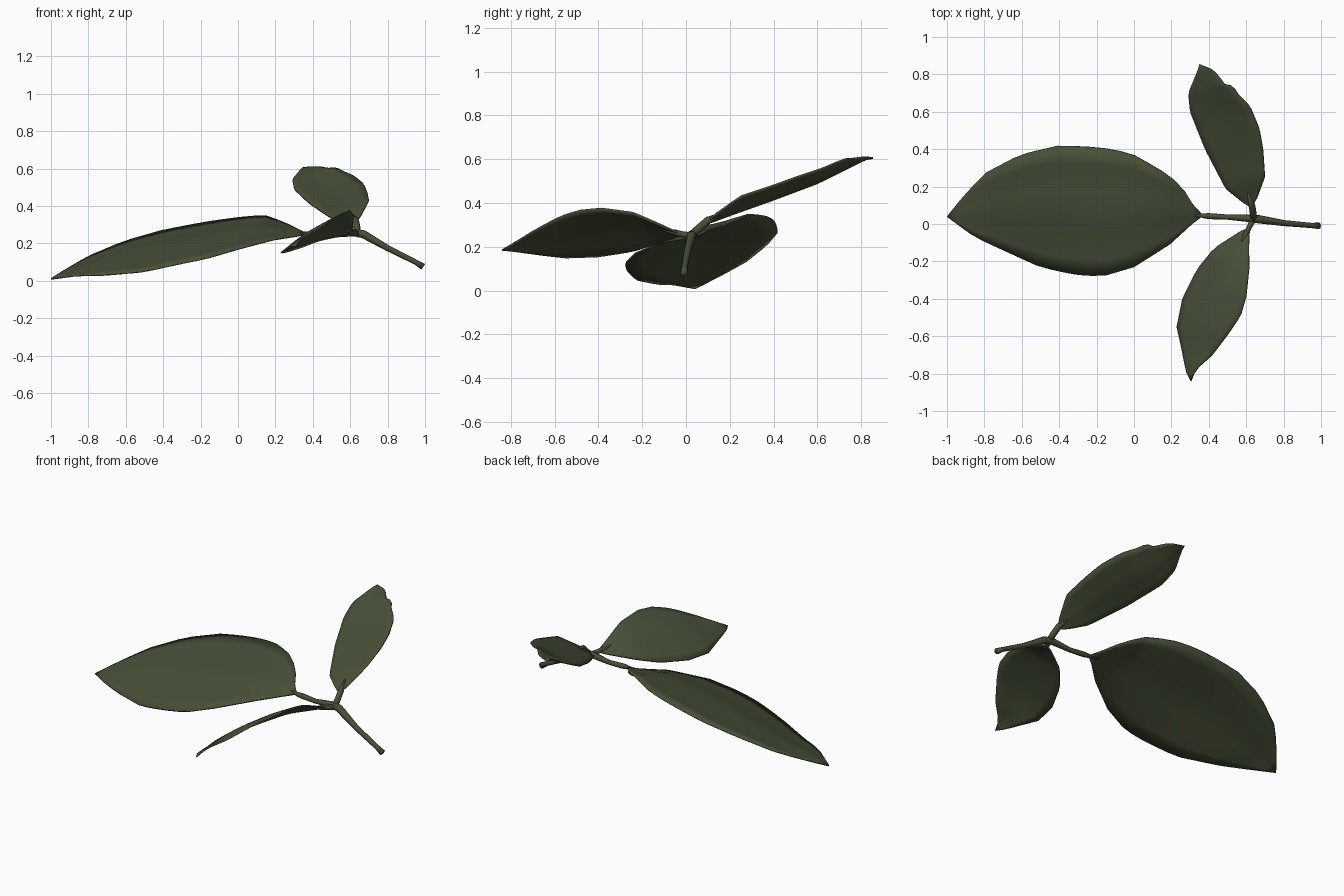
import bpy
import bmesh
import math
from mathutils import Vector

default_cube = bpy.data.objects.get("Cube")
if default_cube:
    bpy.data.objects.remove(default_cube, do_unlink=True)

# One leaf green for everything
green = bpy.data.materials.new("leaf green")
green.use_nodes = True
green_colour = (0.062, 0.080, 0.040, 1.0)
green.diffuse_color = green_colour
shader = green.node_tree.nodes["Principled BSDF"]
shader.inputs["Base Color"].default_value = green_colour
shader.inputs["Roughness"].default_value = 0.8


def resample(path, count):
    """Spread count + 1 points evenly along a polyline."""
    points = [Vector(p) for p in path]
    lengths = [(b - a).length for a, b in zip(points, points[1:])]
    result = []
    for i in range(count + 1):
        distance = sum(lengths) * i / count
        k = 0
        while k < len(lengths) - 1 and distance > lengths[k]:
            distance -= lengths[k]
            k += 1
        result.append(points[k].lerp(points[k + 1], min(1, distance / lengths[k])))
    return result


def finish(name, bm):
    mesh = bpy.data.meshes.new(name)
    bm.to_mesh(mesh)
    bm.free()
    mesh.materials.append(green)
    obj = bpy.data.objects.new(name, mesh)
    bpy.context.collection.objects.link(obj)
    for polygon in mesh.polygons:
        polygon.use_smooth = True
    return obj


def make_leaf(name, base, tip, upper_edge, lower_edge, bulge, ridge, rows=20, columns=8):
    """Loft a thin curved blade between two edges that share base and tip."""
    edges = [resample([base, *edge, tip], rows) for edge in (upper_edge, lower_edge)]
    bm = bmesh.new()
    grid = []
    for i, (a, b) in enumerate(zip(*edges)):
        row = []
        for j in range(columns + 1):
            t = j / columns
            point = a.lerp(b, t)
            arch = bulge * math.sin(math.pi * t)
            crease = ridge * max(0, 1 - abs(2 * t - 1) * 2)
            point.z += (arch + crease) * math.sin(math.pi * i / rows)
            row.append(bm.verts.new(point))
        grid.append(row)
    for r0, r1 in zip(grid, grid[1:]):
        for j in range(columns):
            bm.faces.new((r0[j], r0[j + 1], r1[j + 1], r1[j]))
    bmesh.ops.remove_doubles(bm, verts=bm.verts, dist=0.0005)
    bmesh.ops.recalc_face_normals(bm, faces=bm.faces)
    if sum(f.normal.z for f in bm.faces) < 0:
        bmesh.ops.reverse_faces(bm, faces=bm.faces)
    leaf = finish(name, bm)
    shell = leaf.modifiers.new("thickness", "SOLIDIFY")
    shell.thickness = 0.008
    shell.offset = 0
    return leaf


def make_stalk(name, path, radii, sides=8):
    """Sweep a round section along a path, with a radius at each point."""
    points = [Vector(p) for p in path]
    bm = bmesh.new()
    rings = []
    for i, p in enumerate(points):
        along = points[min(i + 1, len(points) - 1)] - points[max(i - 1, 0)]
        turn = along.to_track_quat("Z", "Y")
        rings.append([bm.verts.new(p + turn @ Vector((radii[i] * math.cos(a), radii[i] * math.sin(a), 0)))
                      for a in (math.tau * k / sides for k in range(sides))])
    for r0, r1 in zip(rings, rings[1:]):
        for k in range(sides):
            n = (k + 1) % sides
            bm.faces.new((r0[k], r0[n], r1[n], r1[k]))
    bm.faces.new(rings[0][::-1])
    bm.faces.new(rings[-1])
    bmesh.ops.recalc_face_normals(bm, faces=bm.faces)
    return finish(name, bm)


# Large end leaf
make_leaf(
    "large_leaf", (.37, .045, .25), (-1, .04, .01),
    [(.33, .08, .27), (.25, .21, .31), (.14, .29, .35), (-.02, .38, .335), (-.19, .41, .31),
     (-.4, .42, .27), (-.61, .37, .21), (-.8, .27, .13), (-.92, .14, .06)],
    [(.32, .01, .24), (.19, -.11, .22), (0, -.23, .17), (-.17, -.28, .12), (-.32, -.27, .09),
     (-.5, -.23, .05), (-.72, -.13, .03), (-.85, -.07, .03)],
    bulge=.006, ridge=.014)

# Raised back leaf, with a small notch near its tip
make_leaf(
    "back_leaf", (.63, .09, .31), (.35, .855, .605),
    [(.655, .13, .345), (.7, .25, .43), (.69, .4, .48), (.67, .51, .52), (.62, .63, .56),
     (.55, .7, .59), (.53, .74, .605), (.49, .74, .6), (.43, .82, .61)],
    [(.59, .11, .31), (.49, .19, .34), (.38, .4, .415), (.3, .6, .49), (.29, .7, .54),
     (.34, .82, .6)],
    bulge=-.008, ridge=-.004, rows=28)

# Drooping front leaf
make_leaf(
    "front_leaf", (.62, -.02, .255), (.305, -.84, .185),
    [(.615, -.08, .285), (.615, -.24, .355), (.6, -.385, .375), (.57, -.49, .365),
     (.51, -.58, .335), (.42, -.7, .27), (.33, -.78, .22)],
    [(.57, -.04, .245), (.43, -.13, .215), (.34, -.24, .18), (.26, -.4, .155),
     (.23, -.55, .15), (.25, -.64, .16), (.28, -.79, .18)],
    bulge=.015, ridge=.004)

# Main stem and the short stalks that join the side leaves
make_stalk(
    "main_stem",
    [(.99, -.01, .075), (.95, -.008, .1), (.8, .005, .175), (.67, .025, .25), (.62, .03, .258),
     (.5, .037, .245), (.4, .042, .25), (.3, .05, .255)],
    [.018, .014, .016, .022, .02, .014, .016, .004])
make_stalk(
    "back_stalk", [(.64, .02, .25), (.637, .06, .285), (.63, .1, .32), (.61, .17, .355)],
    [.018, .018, .018, .004])
make_stalk(
    "front_stalk", [(.64, .03, .25), (.62, -.01, .255), (.6, -.05, .265), (.57, -.11, .28)],
    [.018, .014, .014, .004])
